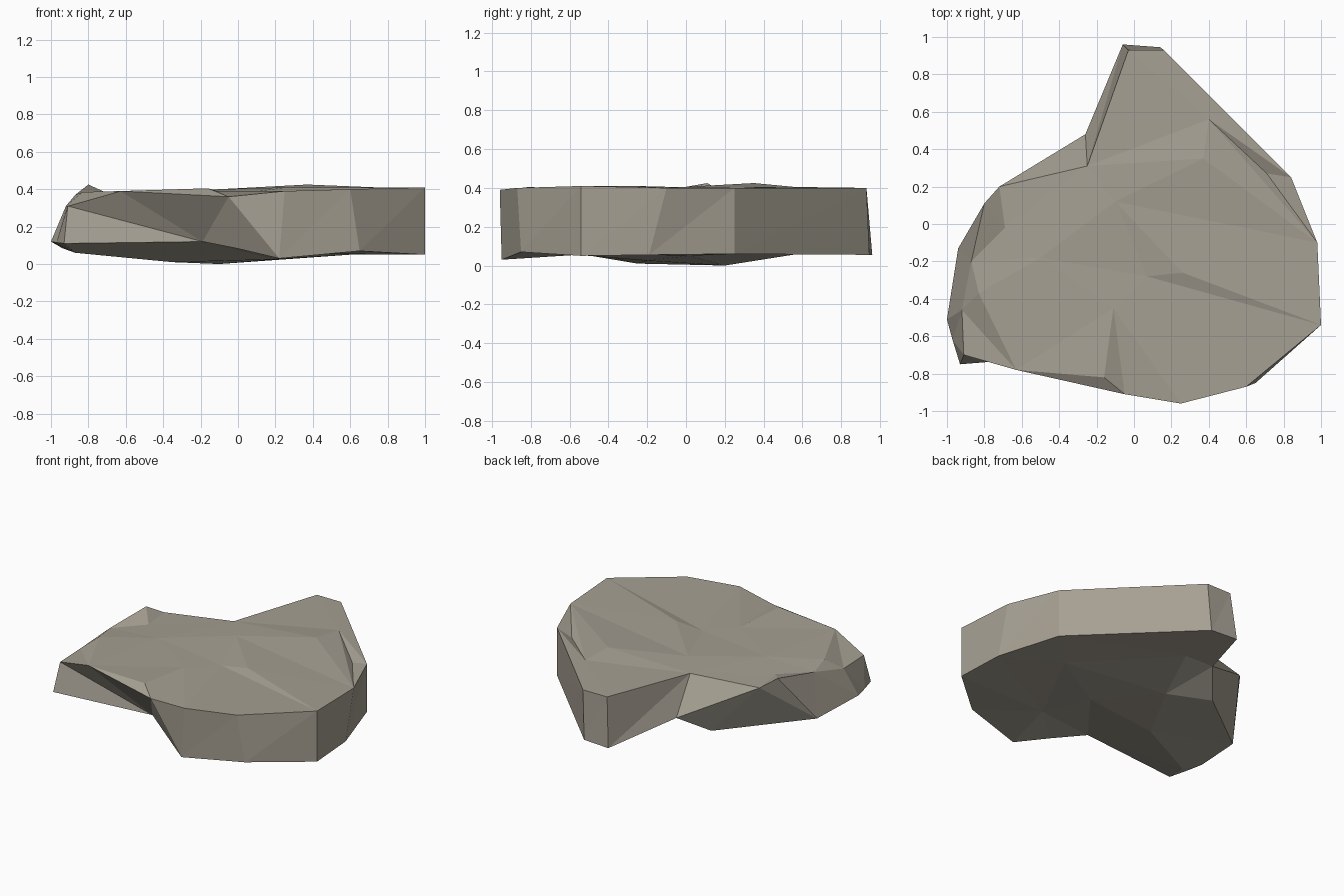
import bpy, bmesh
from mathutils import Vector
from mathutils.geometry import delaunay_2d_cdt

if "Cube" in bpy.data.objects:
    bpy.data.objects.remove(bpy.data.objects["Cube"])

# Matching rims of the slab, counter-clockwise from the front right corner
top_rim = [(1, -.54, .41), (.98, -.10, .40), (.84, .25, .40), (.16, .93, .40),
           (-.03, .93, .40), (-.25, .31, .39), (-.72, .20, .37), (-.80, .11, .425),
           (-.87, -.20, .37), (-.92, -.46, .31), (-.91, -.70, .31), (-.63, -.78, .39),
           (-.05, -.91, .36), (.25, -.96, .39), (.60, -.87, .40)]
low_rim = [(1, -.54, .05), (.98, -.19, .055), (.84, .25, .06), (.14, .945, .055),
           (-.06, .96, .055), (-.26, .48, .14), (-.41, .30, .02), (-.94, -.13, .085),
           (-1, -.51, .12), (-.97, -.62, .115), (-.93, -.75, .11), (-.19, -.69, .12),
           (.01, -.82, .08), (.22, -.95, .03), (.65, -.85, .07)]
# Chipped high and low spots on the top and the underside
top_spots = [(-.16, -.82, .405), (-.11, -.45, .39), (.07, -.28, .385), (.26, -.26, .41),
             (.37, .35, .425), (-.10, .12, .40), (-.50, -.18, .39), (-.69, -.02, .375),
             (-.83, -.37, .385), (.71, .27, .37), (.40, .56, .405)]
low_spots = [(-.35, -.25, .01), (-.10, .20, 0), (.20, -.20, .025), (-.87, -.55, .06),
             (.30, -.56, .055), (.05, .58, .06), (.60, .02, .05)]
# Long cracks: (spot, rim corner) pairs joined by straight edges
cracks = [(2, 0), (3, 0), (4, 1), (5, 1), (10, 1)]

bm = bmesh.new()


def facet_cap(rim, spots, up, lines=()):
    """Triangulate inside a rim, through the spots; returns the rim vertices."""
    pts = rim + spots
    n = len(rim)
    verts = [bm.verts.new(p) for p in pts]
    edges = [(i, (i + 1) % n) for i in range(n)] + [(n + s, c) for s, c in lines]
    res = delaunay_2d_cdt([Vector(p[:2]) for p in pts], edges, [], 1, 1e-5)
    faces, origin = res[2], res[3]
    for f in faces:
        vs = [verts[origin[i][0]] for i in f]
        bm.faces.new(vs if up else vs[::-1])
    return verts[:n]


t = facet_cap(top_rim, top_spots, True, cracks)
b = facet_cap(low_rim, low_spots, False)

# Broken side walls, each split into two flat triangles
falling = {6, 10, 12}
for i in range(len(t)):
    j = (i + 1) % len(t)
    if i in falling:
        bm.faces.new((t[i], b[i], b[j]))
        bm.faces.new((t[i], b[j], t[j]))
    else:
        bm.faces.new((t[i], b[i], t[j]))
        bm.faces.new((b[i], b[j], t[j]))
bmesh.ops.recalc_face_normals(bm, faces=bm.faces[:])

# Single stone colour
mesh = bpy.data.meshes.new("rock_slab")
bm.to_mesh(mesh)
bm.free()
stone = bpy.data.materials.new("warm grey stone")
stone.diffuse_color = (.38, .35, .29, 1)
stone.use_nodes = True
stone.node_tree.nodes["Principled BSDF"].inputs["Base Color"].default_value = stone.diffuse_color
mesh.materials.append(stone)
slab = bpy.data.objects.new("rock_slab", mesh)
bpy.context.collection.objects.link(slab)
